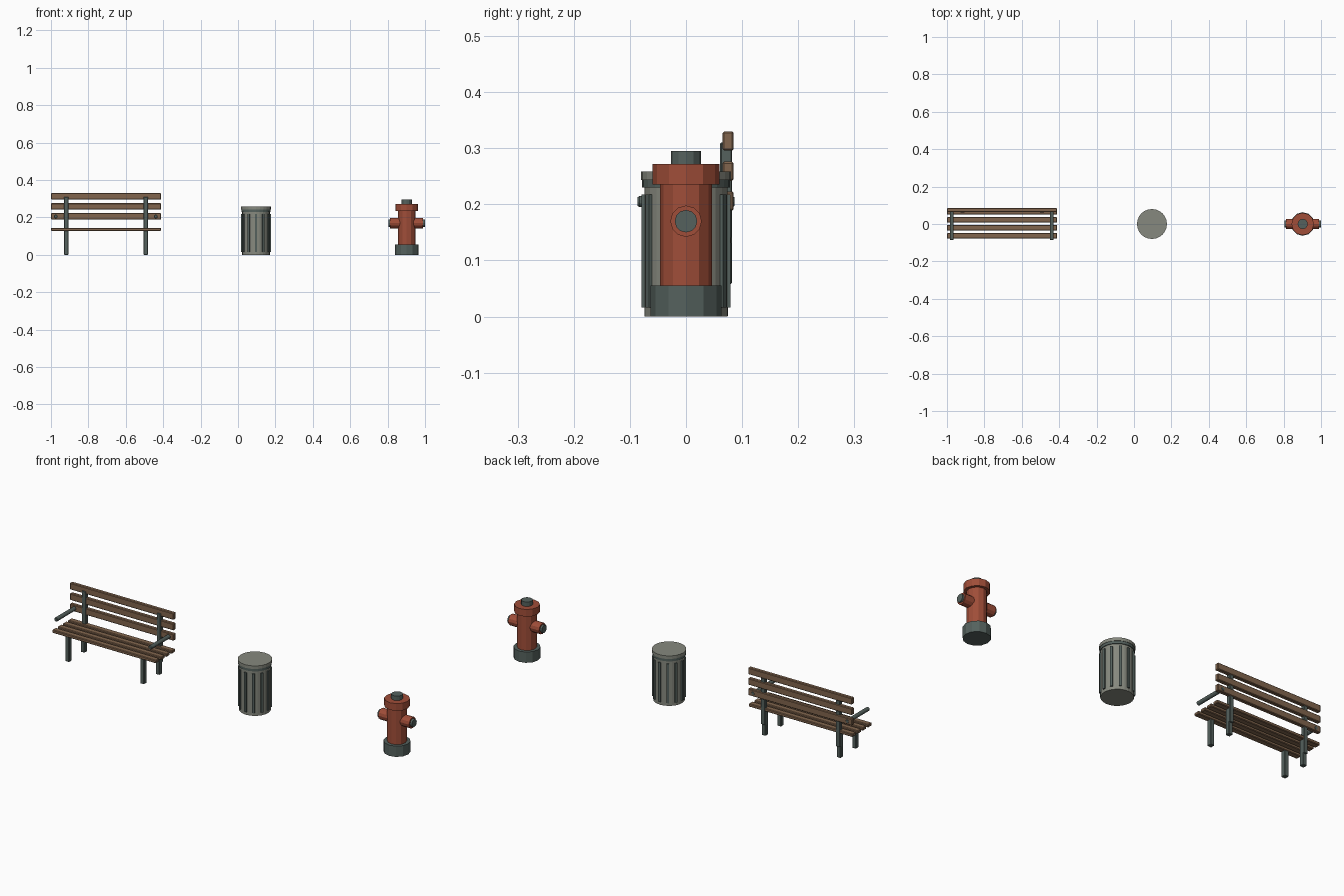
import bpy, math
from mathutils import Matrix

if "Cube" in bpy.data.objects:
    bpy.data.objects.remove(bpy.data.objects["Cube"])


def material(name, rgb):
    m = bpy.data.materials.new(name)
    m.diffuse_color = (*rgb, 1)
    m.use_nodes = True
    m.node_tree.nodes["Principled BSDF"].inputs["Base Color"].default_value = m.diffuse_color
    return m


WOOD = material("wood", (0.22, 0.13, 0.075))
IRON = material("iron", (0.09, 0.12, 0.11))
TIN = material("tin", (0.24, 0.25, 0.21))
RED = material("red_paint", (0.35, 0.075, 0.04))


def finish(ob, name, mat, bevel):
    ob.name = name
    ob.data.materials.append(mat)
    if bevel:
        b = ob.modifiers.new("bevel", 'BEVEL')
        b.width = bevel
        b.segments = 1
    return ob


def box(name, mat, x, y, z, bevel=0.0):
    """Box from (min, max) pairs on each axis."""
    bpy.ops.mesh.primitive_cube_add(size=1)
    ob = bpy.context.object
    ob.data.transform(Matrix.Diagonal((x[1] - x[0], y[1] - y[0], z[1] - z[0], 1)))
    ob.location = [(a + b) / 2 for a, b in (x, y, z)]
    return finish(ob, name, mat, bevel)


def cyl(name, mat, r, start, end, axis='z', sides=12, bevel=0.0):
    """Cylinder between two points along one axis."""
    rot = {'x': (0, math.pi / 2, 0), 'y': (math.pi / 2, 0, 0), 'z': (0, 0, 0)}[axis]
    bpy.ops.mesh.primitive_cylinder_add(
        vertices=sides, radius=r, depth=math.dist(start, end),
        location=[(a + b) / 2 for a, b in zip(start, end)], rotation=rot)
    return finish(bpy.context.object, name, mat, bevel)


# Bench: seat and back slats
span = (-1.0, -0.411)
for y in (-0.063, -0.02, 0.022, 0.065):
    box("seat_slat", WOOD, span, (y - 0.015, y + 0.015), (0.128, 0.144), 0.003)
for z in (0.206, 0.259, 0.313):
    box("back_slat", WOOD, span, (0.065, 0.085), (z - 0.017, z + 0.017), 0.003)

# Bench: legs and back posts
for x in (-0.918, -0.493):
    w = (x - 0.011, x + 0.011)
    box("front_leg", IRON, w, (-0.073, -0.05), (0, 0.13), 0.002)
    box("back_leg", IRON, w, (0.052, 0.075), (0, 0.13), 0.002)
    box("back_post", IRON, w, (0.061, 0.082), (0.058, 0.31), 0.002)

# Bench: armrest rods
for x in (-0.974, -0.439):
    cyl("armrest", IRON, 0.011, (x, -0.086, 0.205), (x, 0.086, 0.205), 'y', 8, 0.003)

# Trash can: body, ribs, rim and lid
cx = 0.096
cyl("can_body", TIN, 0.074, (cx, 0, 0), (cx, 0, 0.235), sides=24)
for i in range(12):
    a = i * math.tau / 12
    rib = box("can_rib", IRON, (-0.005, 0.005), (-0.006, 0.006), (0.016, 0.218))
    rib.location = (cx + 0.0745 * math.cos(a), 0.0745 * math.sin(a), 0.117)
    rib.rotation_euler.z = a
cyl("can_rim", IRON, 0.078, (cx, 0, 0.23), (cx, 0, 0.245), sides=24)
cyl("can_lid", TIN, 0.08, (cx, 0, 0.243), (cx, 0, 0.259), sides=24)

# Hydrant: stacked base, barrel, collar and top nut
hx = 0.902
for name, mat, r, z0, z1 in (
        ("hydrant_base", IRON, 0.063, 0, 0.055),
        ("hydrant_barrel", RED, 0.046, 0.05, 0.24),
        ("hydrant_collar", RED, 0.06, 0.235, 0.272),
        ("hydrant_top_nut", IRON, 0.027, 0.27, 0.295)):
    cyl(name, mat, r, (hx, 0, z0), (hx, 0, z1))

# Hydrant: side nozzles with caps
for s in (-1, 1):
    cyl("nozzle", RED, 0.028, (hx + s * 0.03, 0, 0.17), (hx + s * 0.088, 0, 0.17), 'x')
    cyl("nozzle_cap", IRON, 0.02, (hx + s * 0.08, 0, 0.17), (hx + s * 0.098, 0, 0.17), 'x')
